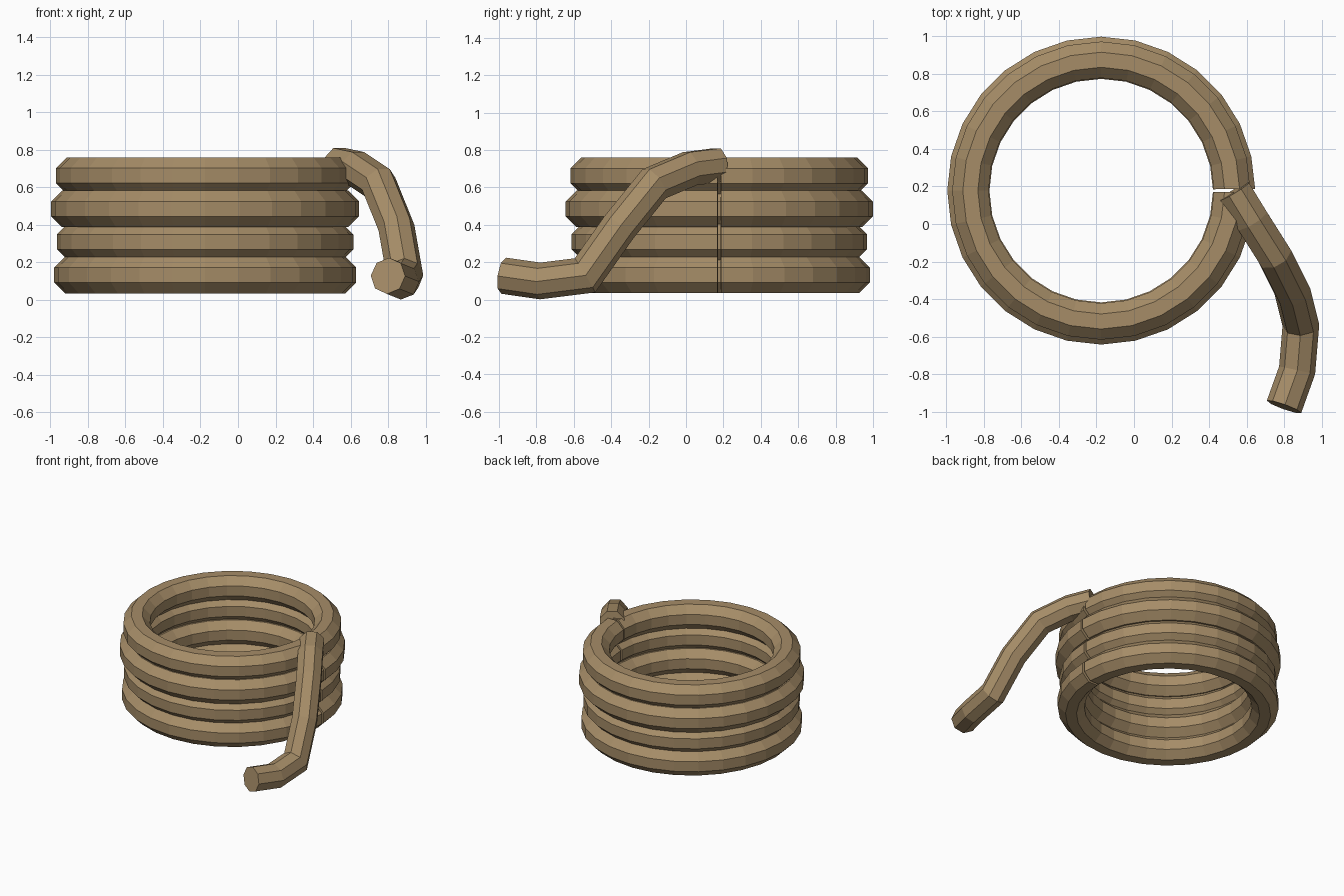
import bpy, bmesh, math
from mathutils import Vector

cube = bpy.data.objects.get("Cube")
if cube:
    bpy.data.objects.remove(cube, do_unlink=True)

SIDES = 8
STEPS = 28
CENTRE = Vector((-0.175, 0.178, 0))

rope = bpy.data.materials.new("rope tan")
rope.use_nodes = True
rope.diffuse_color = (0.38, 0.265, 0.137, 1)
bsdf = rope.node_tree.nodes["Principled BSDF"]
bsdf.inputs["Base Color"].default_value = rope.diffuse_color
bsdf.inputs["Roughness"].default_value = 0.9


def octagon(origin, across, up, apothem):
    """Eight points around origin, with flats facing across and up."""
    radius = apothem / math.cos(math.pi / SIDES)
    turns = [(k + 0.5) * math.tau / SIDES for k in range(SIDES)]
    return [origin + radius * (math.cos(t) * across + math.sin(t) * up) for t in turns]


def skin(name, sections):
    """Flat-shaded tube through the sections, closed at both ends."""
    bm = bmesh.new()
    loops = [[bm.verts.new(p) for p in s] for s in sections]
    for a, b in zip(loops, loops[1:]):
        for k in range(SIDES):
            j = (k + 1) % SIDES
            bm.faces.new((a[k], a[j], b[j], b[k]))
    bm.faces.new(loops[0])
    bm.faces.new(loops[-1])
    bmesh.ops.recalc_face_normals(bm, faces=bm.faces)
    mesh = bpy.data.meshes.new(name)
    bm.to_mesh(mesh)
    bm.free()
    mesh.materials.append(rope)
    obj = bpy.data.objects.new(name, mesh)
    bpy.context.collection.objects.link(obj)


# Stacked coils, each with a narrow seam on the +x side
UP = Vector((0, 0, 1))
SEAM = 0.012
for n, radius in enumerate((0.708, 0.693, 0.724, 0.698)):
    height = 0.132 + n * 0.1767
    sections = []
    for i in range(STEPS + 1):
        angle = min(max(i * math.tau / STEPS, SEAM), math.tau - SEAM)
        out = Vector((math.cos(angle), math.sin(angle), 0))
        sections.append(octagon(CENTRE + out * radius + UP * height, out, UP, 0.097))
    skin(f"coil_{n + 1}", sections)

# Loose rope end hanging over the coils, with mitred bends
path = [Vector(p) for p in (
    (0.535, 0.175, 0.72), (0.63, 0.02, 0.70), (0.75, -0.17, 0.62),
    (0.845, -0.36, 0.385), (0.89, -0.54, 0.13), (0.87, -0.78, 0.1),
    (0.80, -0.975, 0.128))]
heads = [(b - a).normalized() for a, b in zip(path, path[1:])]
side = heads[0].cross(UP).normalized()
sections = [octagon(path[0], side, side.cross(heads[0]), 0.09)]
for i, head in enumerate(heads):
    following = heads[min(i + 1, len(heads) - 1)]
    normal = (head + following).normalized()
    target = path[i + 1]
    sections.append([p + head * ((target - p).dot(normal) / head.dot(normal))
                     for p in sections[-1]])
skin("loose_end", sections)
